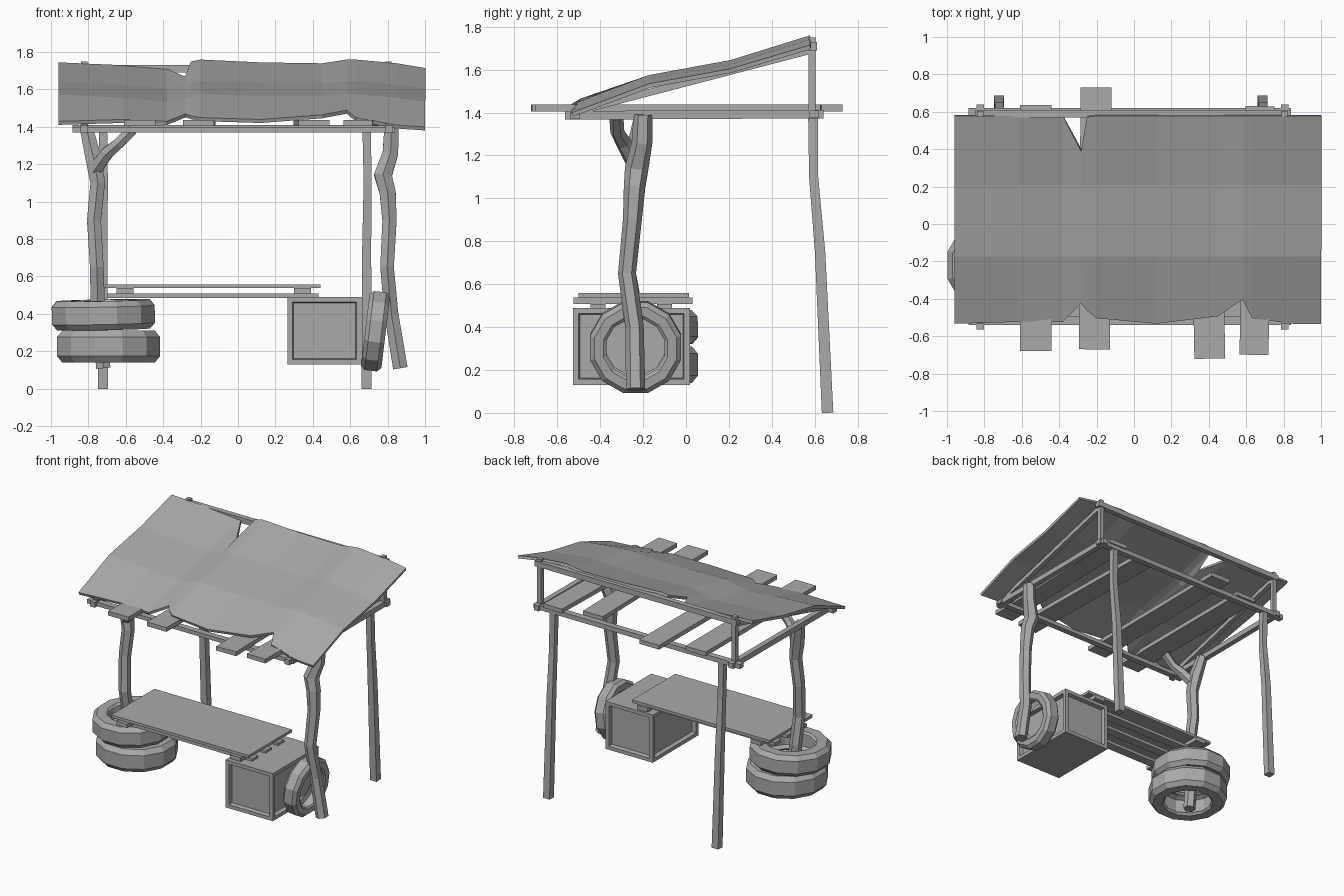
import bpy, bmesh, math
from mathutils import Vector, Matrix

if "Cube" in bpy.data.objects:
    bpy.data.objects.remove(bpy.data.objects["Cube"])

GREY = (0.4, 0.4, 0.4, 1)
mat = bpy.data.materials.new("weathered grey")
mat.use_nodes = True
mat.diffuse_color = GREY
mat.node_tree.nodes["Principled BSDF"].inputs["Base Color"].default_value = GREY


def finish(bm, name):
    bmesh.ops.recalc_face_normals(bm, faces=bm.faces)
    mesh = bpy.data.meshes.new(name)
    bm.to_mesh(mesh)
    bm.free()
    mesh.materials.append(mat)
    ob = bpy.data.objects.new(name, mesh)
    bpy.context.collection.objects.link(ob)
    return ob


def box(name, x, y, z, turn=0):
    """Box from (min, max) ranges, optionally turned about its own vertical axis."""
    bm = bmesh.new()
    bmesh.ops.create_cube(bm, size=1)
    size = [r[1] - r[0] for r in (x, y, z)]
    mid = [(r[0] + r[1]) / 2 for r in (x, y, z)]
    bm.transform(Matrix.Translation(mid) @ Matrix.Rotation(turn, 4, "Z") @ Matrix.Diagonal((*size, 1)))
    return finish(bm, name)


def sweep(name, path, radii, sides):
    """Flat-sided limb following a path; four sides give a square beam."""
    bm = bmesh.new()
    pts = [Vector(p) for p in path]
    rings = []
    for i, p in enumerate(pts):
        t = (pts[min(i + 1, len(pts) - 1)] - pts[max(i - 1, 0)]).normalized()
        u = Vector((0, 1, 0)).cross(t) if abs(t.y) < 0.7 else Vector((1, 0, 0))
        u = (u - t * u.dot(t)).normalized()
        v = t.cross(u)
        ring = []
        for k in range(sides):
            a = math.tau * (k + 0.5) / sides
            ring.append(bm.verts.new(p + radii[i] * (u * math.cos(a) + v * math.sin(a))))
        rings.append(ring)
    for a, b in zip(rings, rings[1:]):
        for k in range(sides):
            j = (k + 1) % sides
            bm.faces.new((a[k], a[j], b[j], b[k]))
    bm.faces.new(rings[0])
    bm.faces.new(rings[-1])
    return finish(bm, name)


def beam(name, a, b, width):
    return sweep(name, (a, b), [width * 0.707] * 2, 4)


def tyre(name, centre, radius, width, hole, tilt=(0, 0, 0), sides=12):
    """Hollow low-poly ring with bevelled shoulders, axis along z before tilting."""
    h = width / 2
    profile = [(hole, -h * 0.8), (hole + 0.015, -h), (radius * 0.9, -h), (radius, -h * 0.6),
               (radius, h * 0.6), (radius * 0.9, h), (hole + 0.015, h), (hole, h * 0.8),
               (hole + 0.035, h * 0.6), (hole + 0.035, -h * 0.6)]
    bm = bmesh.new()
    rings = []
    for k in range(sides):
        a = math.tau * (k + 0.5) / sides
        rings.append([bm.verts.new((r * math.cos(a), r * math.sin(a), z)) for r, z in profile])
    n = len(profile)
    for k in range(sides):
        a, b = rings[k], rings[(k + 1) % sides]
        for i in range(n):
            j = (i + 1) % n
            bm.faces.new((a[i], b[i], b[j], a[j]))
    rot = Matrix.Rotation(tilt[1], 4, "Y") @ Matrix.Rotation(tilt[0], 4, "X")
    bm.transform(Matrix.Translation(centre) @ rot)
    return finish(bm, name)


# Sagging sheet roof: x, front y, back y, front z, middle lift, back z
columns = [
    (-0.96, -0.53, 0.58, 1.42, 0.02, 1.735),
    (-0.62, -0.52, 0.58, 1.43, 0.00, 1.72),
    (-0.38, -0.52, 0.58, 1.42, -0.02, 1.70),
    (-0.28, -0.42, 0.39, 1.46, 0.00, 1.66),
    (-0.25, -0.46, 0.575, 1.45, 0.01, 1.74),
    (-0.20, -0.50, 0.58, 1.44, 0.02, 1.75),
    (0.12, -0.53, 0.58, 1.43, 0.01, 1.735),
    (0.45, -0.49, 0.58, 1.455, 0.01, 1.73),
    (0.58, -0.40, 0.58, 1.48, 0.02, 1.75),
    (0.63, -0.50, 0.58, 1.44, 0.02, 1.75),
    (0.85, -0.53, 0.58, 1.40, 0.00, 1.73),
    (1.00, -0.53, 0.58, 1.39, -0.02, 1.705),
]
bm = bmesh.new()
grid = []
for x, fy, by, fz, lift, bz in columns:
    grid.append([bm.verts.new(p) for p in ((x, fy, fz), (x, -0.17, 1.545 + lift),
                                           (x, 0.21, 1.615 + lift), (x, by, bz))])
for a, b in zip(grid, grid[1:]):
    for i in range(3):
        bm.faces.new((a[i], b[i], b[i + 1], a[i + 1]))
roof = finish(bm, "roof_sheet")
solid = roof.modifiers.new("thickness", "SOLIDIFY")
solid.thickness = 0.02
solid.offset = 0

# Roof frame: rails, side bars, short uprights and sloping rafters
box("front_rail", (-0.885, 0.84), (-0.54, -0.495), (1.37, 1.4))
box("back_rail", (-0.885, 0.84), (0.575, 0.62), (1.375, 1.41))
box("upper_back_rail", (-0.85, 0.84), (0.57, 0.61), (1.69, 1.73))
for side, x in (("right", -0.822), ("left", 0.805)):
    beam(side + "_side_bar", (x, -0.565, 1.387), (x, 0.64, 1.393), 0.04)
    beam(side + "_upright", (x, 0.588, 1.39), (x, 0.588, 1.75), 0.033)
    beam(side + "_rafter", (x, -0.53, 1.40), (x, 0.58, 1.69), 0.033)

# Loose planks laid across the frame
planks = [(-0.61, -0.44, -0.68, 0.635, 0.0), (-0.29, -0.125, -0.67, 0.73, -0.006),
          (0.31, 0.475, -0.72, 0.57, 0.02), (0.58, 0.735, -0.7, 0.63, -0.025)]
for i, (x0, x1, y0, y1, turn) in enumerate(planks):
    box(f"roof_plank_{i + 1}", (x0, x1), (y0, y1), (1.405, 1.437), turn)

# Rear posts, leaning slightly
for side, x in (("right", -0.722), ("left", 0.688)):
    sweep(side + "_rear_post", [(x, 0.66, 0), (x, 0.625, 0.75), (x + 0.005, 0.595, 1.1), (x, 0.592, 1.39)],
          [0.038, 0.034, 0.03, 0.032], 4)

# Crooked tree-trunk supports
sweep("left_trunk", [(0.868, -0.235, 0.11), (0.82, -0.24, 0.4), (0.797, -0.275, 0.65), (0.81, -0.25, 0.9),
                     (0.8, -0.24, 1.05), (0.775, -0.23, 1.14), (0.815, -0.205, 1.26), (0.82, -0.2, 1.39)],
      [0.045, 0.043, 0.042, 0.044, 0.05, 0.055, 0.048, 0.044], 6)
sweep("right_trunk", [(-0.72, -0.235, 0.11), (-0.75, -0.24, 0.45), (-0.755, -0.275, 0.65), (-0.77, -0.25, 0.9),
                      (-0.75, -0.24, 1.1), (-0.77, -0.23, 1.22), (-0.81, -0.2, 1.39)],
      [0.044, 0.044, 0.042, 0.043, 0.045, 0.05, 0.04], 6)
sweep("right_trunk_branch", [(-0.765, -0.24, 1.17), (-0.7, -0.29, 1.26), (-0.64, -0.32, 1.31),
                             (-0.565, -0.325, 1.385)], [0.042, 0.038, 0.033, 0.033], 6)

# Tyres: two stacked, one leaning on the crate
tyre("lower_tyre", (-0.692, -0.22, 0.225), 0.285, 0.17, 0.17)
tyre("upper_tyre", (-0.72, -0.22, 0.395), 0.285, 0.155, 0.17, (0.02, -0.02, 0))
tyre("leaning_tyre", (0.735, -0.235, 0.307), 0.22, 0.11, 0.14, (0, math.pi / 2 + 0.12, 0))

# Crate with recessed side panels
bm = bmesh.new()
bmesh.ops.create_cube(bm, size=1)
bm.transform(Matrix.Translation((0.463, -0.255, 0.31)) @ Matrix.Diagonal((0.395, 0.545, 0.36, 1)))
bm.normal_update()
panels = [f for f in bm.faces if abs(f.normal.z) < 0.5]
bmesh.ops.inset_individual(bm, faces=panels, thickness=0.038)
bmesh.ops.inset_individual(bm, faces=panels, thickness=0.008, depth=-0.03)
finish(bm, "crate")

# Bench counter: slats, cross pieces and top board
for i, y in enumerate((-0.41, -0.25, -0.1)):
    box(f"counter_slat_{i + 1}", (-0.7, 0.43), (y - 0.035, y + 0.035), (0.485, 0.508))
for side, x in (("right", -0.605), ("left", 0.345)):
    box(side + "_counter_cross_piece", (x - 0.045, x + 0.045), (-0.525, 0.03), (0.507, 0.537))
box("counter_top", (-0.71, 0.44), (-0.5, 0.015), (0.537, 0.558))
